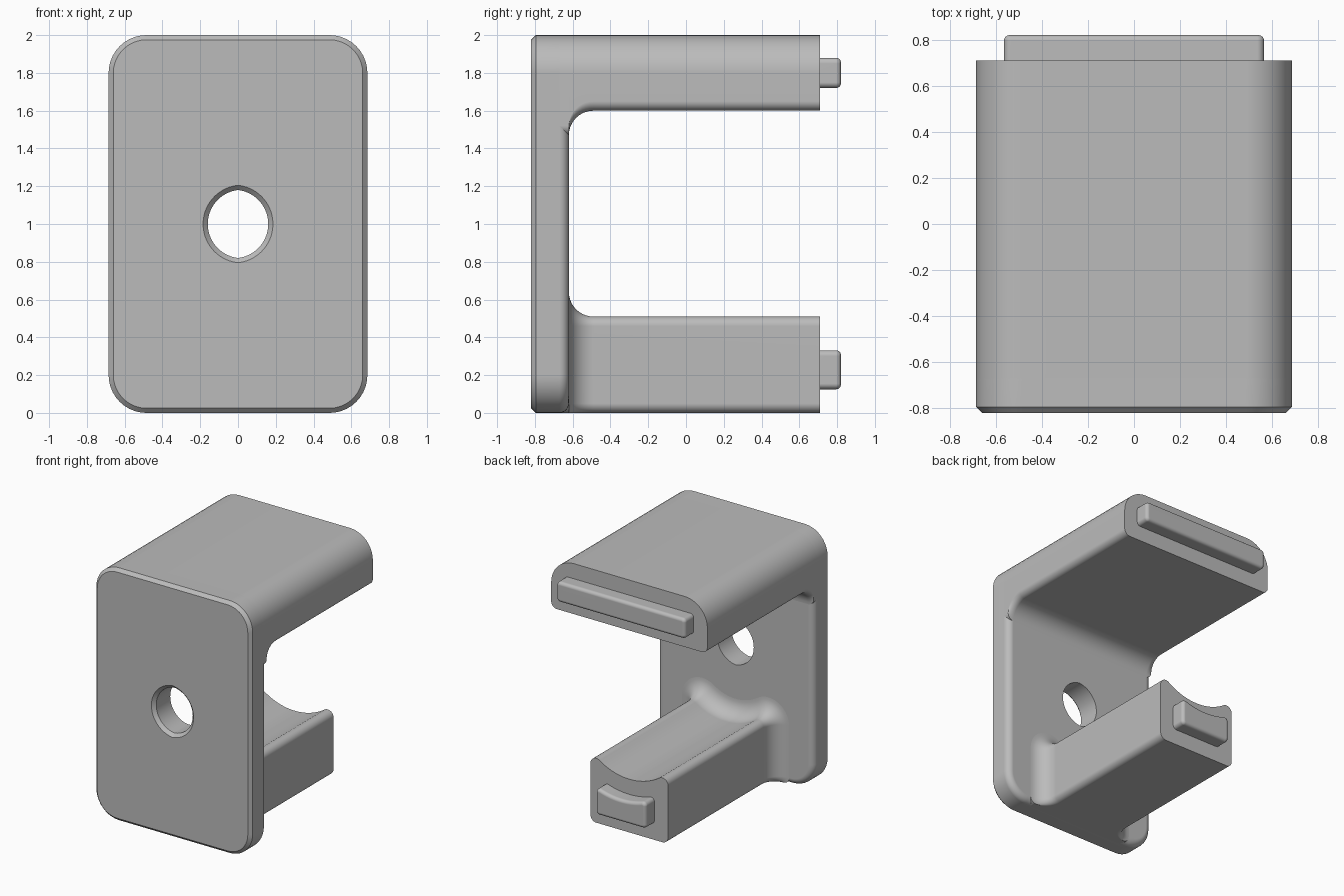
import bpy, bmesh, math

if "Cube" in bpy.data.objects:
    bpy.data.objects.remove(bpy.data.objects["Cube"])

grey = bpy.data.materials.new("plain grey")
grey.diffuse_color = (0.5, 0.5, 0.5, 1)
grey.use_nodes = True
grey.node_tree.nodes["Principled BSDF"].inputs["Base Color"].default_value = grey.diffuse_color

BACK = -0.62      # back plane of the plate
TIP = 0.71        # end plane of both arms
FILLET = 0.13     # concave radius between arms and plate


def arc(cx, cz, r, a0, a1, n=10):
    """Points on an arc, angles in degrees."""
    out = []
    for i in range(n + 1):
        a = math.radians(a0 + (a1 - a0) * i / n)
        out.append((cx + r * math.cos(a), cz + r * math.sin(a)))
    return out


def mirrored(half):
    """Close a right-hand half outline by mirroring it in x."""
    return half + [(-x, z) for x, z in reversed(half)]


def rounded(hx, z0, z1, rb, rt):
    """Rectangle with separate bottom and top corner radii."""
    return mirrored(arc(hx - rb, z0 + rb, rb, -90, 0) + arc(hx - rt, z1 - rt, rt, 0, 90))


def saddle(hx, z0, r, R, zc, grow=0.0, grow_base=0.0):
    """Block outline whose top is hollowed by a circle of radius R centred at (0, zc)."""
    cx = hx - r
    cz = zc - math.sqrt((R + r) ** 2 - cx ** 2)
    turn = math.degrees(math.atan2(zc - cz, -cx))
    half = arc(cx + grow - grow_base, z0 + r, r + grow_base, -90, 0)
    half += arc(cx, cz, r + grow, 0, turn, 14)
    half += arc(0, zc, R - grow, turn - 180, -90, 12)[1:-1]
    return mirrored(half)


def lens(g):
    """Slightly pointed upright hole outline, widened by g."""
    R, d = 0.181 + g, 0.021
    a = math.degrees(math.acos(d / R))
    return ([(x, z + 1) for x, z in arc(-d, 0, R, -a, a, 40)][:-1] +
            [(x, z + 1) for x, z in arc(d, 0, R, 180 - a, 180 + a, 40)][:-1])


def loft(name, stations):
    """Skin a list of (y, outline) sections and cap both ends."""
    bm = bmesh.new()
    rings = [[bm.verts.new((x, y, z)) for x, z in pts] for y, pts in stations]
    n = len(rings[0])
    for a, b in zip(rings, rings[1:]):
        for i in range(n):
            j = (i + 1) % n
            bm.faces.new((a[i], a[j], b[j], b[i]))
    bm.faces.new(rings[0])
    bm.faces.new(rings[-1])
    bmesh.ops.remove_doubles(bm, verts=bm.verts, dist=1e-5)
    bmesh.ops.recalc_face_normals(bm, faces=bm.faces)
    mesh = bpy.data.meshes.new(name)
    bm.to_mesh(mesh)
    bm.free()
    mesh.materials.append(grey)
    ob = bpy.data.objects.new(name, mesh)
    bpy.context.collection.objects.link(ob)
    return ob


def activate(ob):
    bpy.ops.object.select_all(action='DESELECT')
    ob.select_set(True)
    bpy.context.view_layer.objects.active = ob


def flare():
    """(y, offset) pairs sweeping an arm out of the plate."""
    pairs = [(-0.67, FILLET)]
    for i in range(11):
        a = math.pi / 2 * i / 10
        pairs.append((BACK + FILLET * (1 - math.cos(a)), FILLET * (1 - math.sin(a))))
    return pairs + [(TIP, 0.0)]


def end_round(y0, y1, r, n=6):
    """(y, inset) pairs for a straight run ending in a rounded rim."""
    pairs = [(y0, 0.0)]
    for i in range(n + 1):
        a = math.pi / 2 * i / n
        pairs.append((y1 - r + r * math.sin(a), r * (1 - math.cos(a))))
    return pairs


# Plate: chamfered front rim, rounded back rim
def plate_outline(e):
    return rounded(0.685 - e, e, 2 - e, 0.2 - e, 0.2 - e)


plate = loft("plate", [(-0.82, plate_outline(0.025))] +
             [(y, plate_outline(e)) for y, e in end_round(-0.795, BACK, 0.05)])

# Chamfered hole through the plate
cutter = loft("hole_cutter", [(-0.85, lens(0.055)), (-0.795, lens(0)), (-0.5, lens(0))])
cutter.hide_render = True
activate(plate)
cut = plate.modifiers.new("hole", 'BOOLEAN')
cut.object = cutter
cut.operation = 'DIFFERENCE'
cut.solver = 'EXACT'
bpy.ops.object.modifier_apply(modifier=cut.name)
bpy.data.objects.remove(cutter)

# Wide upper arm
upper_arm = loft("upper_arm", [(y, rounded(0.685, 1.6 - f, 2, 0.05, 0.2)) for y, f in flare()])

# Narrow lower arm with a hollowed top
ZC = 0.8916
lower_arm = loft("lower_arm", [(y, saddle(0.34, 0, 0.05, 0.47, ZC, f)) for y, f in flare()])

# Pegs on the arm ends
upper_peg = loft("upper_peg", [(y, rounded(0.565 - e, 1.72 + e, 1.88 - e, 0.03 - e, 0.03 - e))
                               for y, e in end_round(TIP - 0.02, 0.82, 0.025)])
lower_peg = loft("lower_peg", [(y, saddle(0.22, 0.125, 0.03, 0.59, ZC, -e, -e))
                               for y, e in end_round(TIP - 0.02, 0.82, 0.025)])

# Smooth shading with crisp edges and flat large faces
for ob in (plate, upper_arm, lower_arm, upper_peg, lower_peg):
    activate(ob)
    bpy.ops.object.shade_smooth_by_angle(angle=math.radians(30))
    weighted = ob.modifiers.new("weighted_normals", 'WEIGHTED_NORMAL')
    weighted.keep_sharp = True
